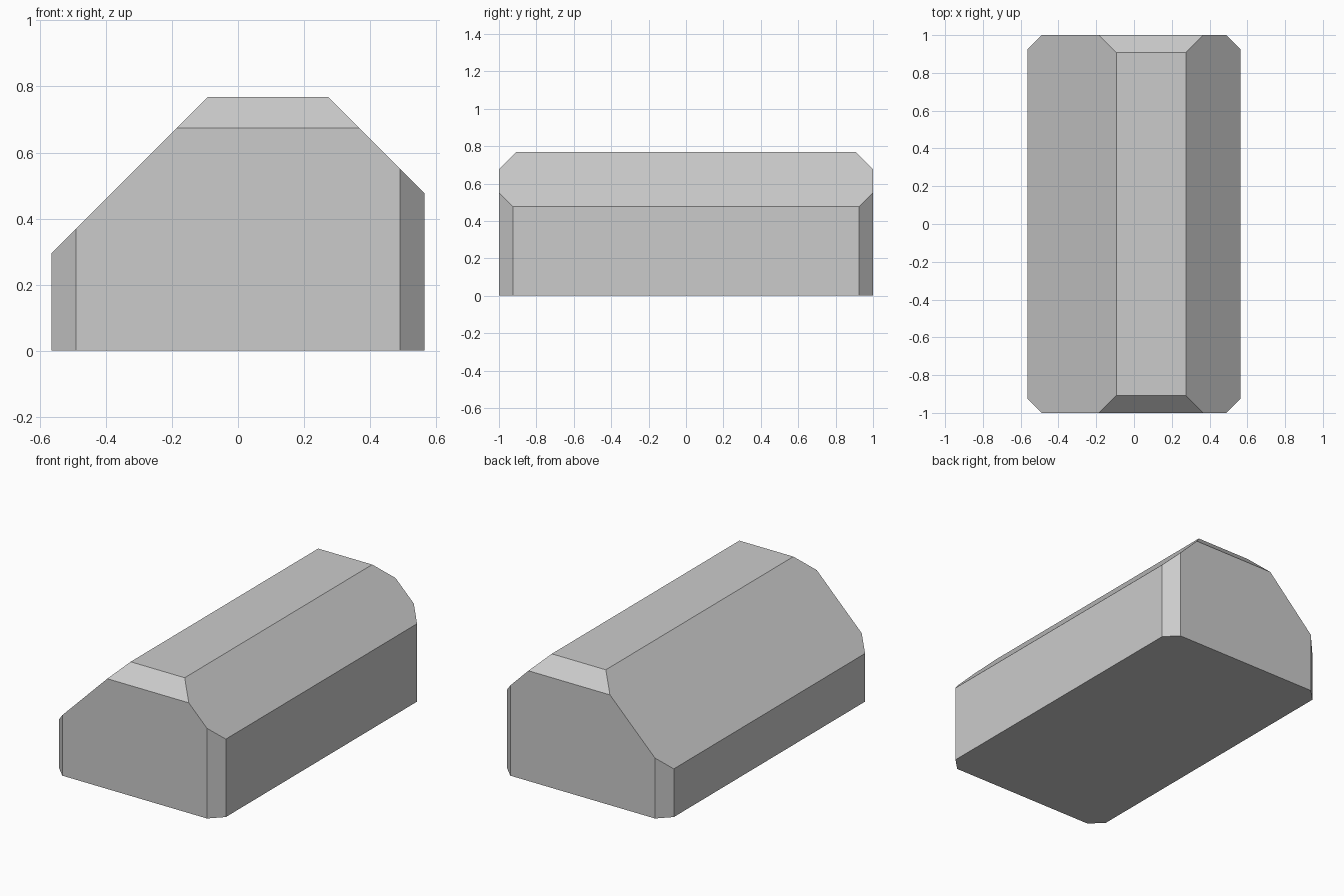
import bpy, bmesh

if "Cube" in bpy.data.objects:
    bpy.data.objects.remove(bpy.data.objects["Cube"])

# End profile (x, z) with two unequal 45 degree roof slopes
profile = [(-0.565, 0), (0.565, 0), (0.565, 0.477), (0.274, 0.768),
           (-0.092, 0.768), (-0.565, 0.295)]

bm = bmesh.new()
end = bm.faces.new([bm.verts.new((x, -1, z)) for x, z in profile])
ext = bmesh.ops.extrude_face_region(bm, geom=[end], use_keep_orig=True)
bmesh.ops.translate(bm, vec=(0, 2, 0),
                    verts=[g for g in ext["geom"] if isinstance(g, bmesh.types.BMVert)])
bmesh.ops.recalc_face_normals(bm, faces=bm.faces)


def chamfer(point, normal):
    """Slice off everything beyond a plane and cap the cut."""
    cut = bmesh.ops.bisect_plane(bm, geom=bm.verts[:] + bm.edges[:] + bm.faces[:],
                                 plane_co=point, plane_no=normal, clear_outer=True)
    edges = [g for g in cut["geom_cut"] if isinstance(g, bmesh.types.BMEdge)]
    bmesh.ops.holes_fill(bm, edges=edges, sides=0)


for sy in (-1, 1):
    # Bevel between the flat top and each end
    chamfer((0, sy, 0.675), (0, sy, 1))
    # Upright corner bevels
    for sx in (-1, 1):
        chamfer((sx * 0.49, sy, 0), (sx, sy, 0))

bmesh.ops.recalc_face_normals(bm, faces=bm.faces)
mesh = bpy.data.meshes.new("bevelled_block")
bm.to_mesh(mesh)
bm.free()
bpy.context.collection.objects.link(bpy.data.objects.new("bevelled_block", mesh))
